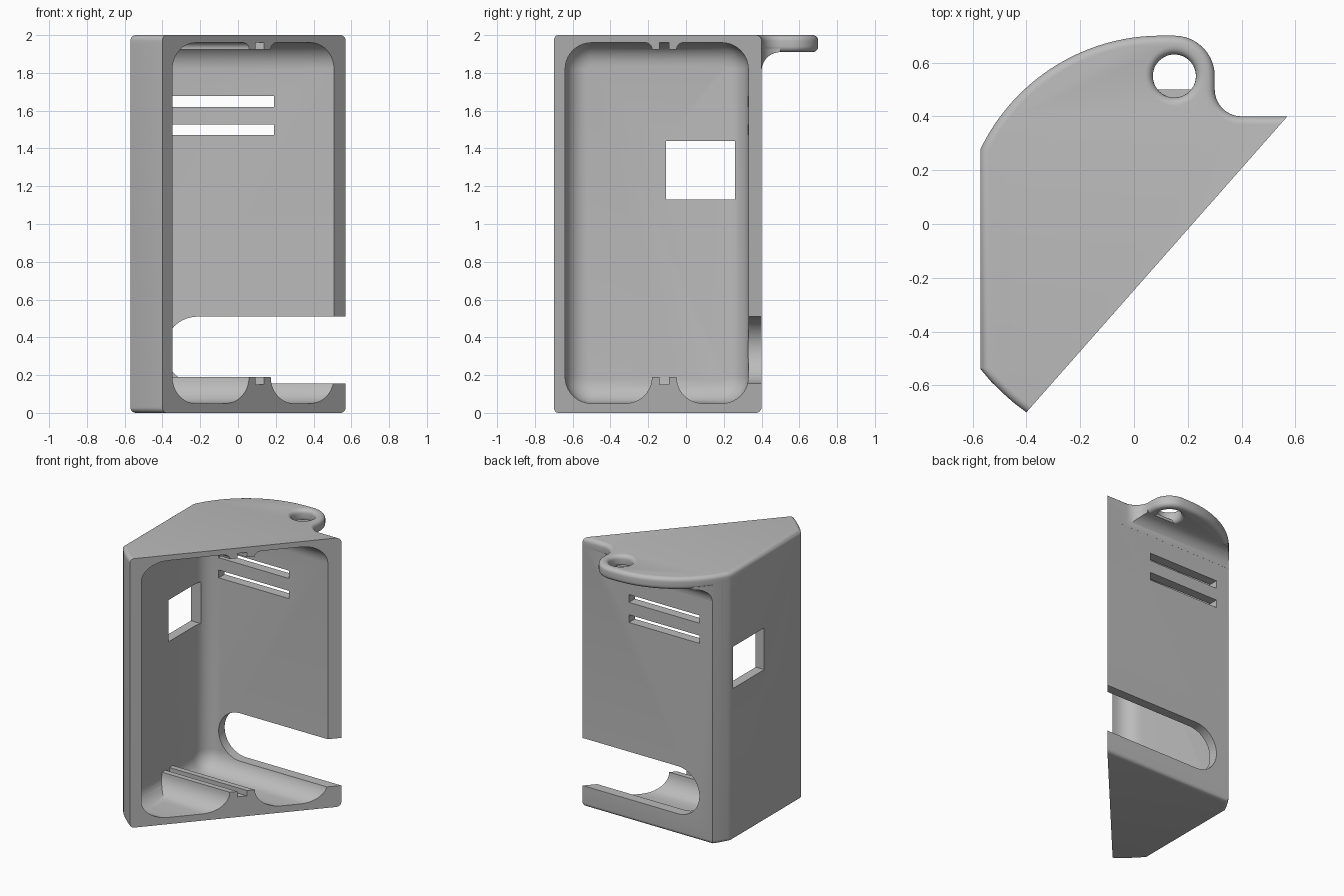
import bpy, bmesh
from math import sin, cos, radians, pi

cube = bpy.data.objects.get("Cube")
if cube:
    bpy.data.objects.remove(cube)

grey = bpy.data.materials.new("plain_grey")
grey.use_nodes = True
GREY = (0.5, 0.5, 0.5, 1)
grey.diffuse_color = GREY
grey.node_tree.nodes["Principled BSDF"].inputs["Base Color"].default_value = GREY


def arc(cx, cy, r, a0, a1, n=10):
    """Points on an arc, angles in degrees."""
    steps = [radians(a0 + (a1 - a0) * i / n) for i in range(n + 1)]
    return [(cx + r * cos(a), cy + r * sin(a)) for a in steps]


def loft(name, loops, bevel=0, pick=None):
    """Closed solid through equal loops; edges chosen by pick are rounded."""
    bm = bmesh.new()
    rings = [[bm.verts.new(p) for p in loop] for loop in loops]
    n = len(rings[0])
    for a, b in zip(rings, rings[1:]):
        for i in range(n):
            j = (i + 1) % n
            bm.faces.new((a[i], a[j], b[j], b[i]))
    bm.faces.new(rings[0])
    bm.faces.new(rings[-1])
    bmesh.ops.recalc_face_normals(bm, faces=bm.faces)
    if bevel:
        edges = [e for e in bm.edges if all(pick(v.co) for v in e.verts)
                 and any(len(f.verts) > 4 for f in e.link_faces)]
        bmesh.ops.bevel(bm, geom=edges, offset=bevel, segments=6, profile=0.5,
                        affect='EDGES', clamp_overlap=False)
    mesh = bpy.data.meshes.new(name)
    bm.to_mesh(mesh)
    bm.free()
    mesh.materials.append(grey)
    ob = bpy.data.objects.new(name, mesh)
    bpy.context.collection.objects.link(ob)
    return ob


def along_x(name, pts, x0, x1, **kw):
    return loft(name, [[(x, y, z) for y, z in pts] for x in (x0, x1)], **kw)


def along_y(name, pts, y0, y1):
    return loft(name, [[(x, y, z) for x, z in pts] for y in (y0, y1)])


def along_z(name, pts, z0, z1, **kw):
    return loft(name, [[(x, y, z) for x, y in pts] for z in (z0, z1)], **kw)


def rect(a0, b0, a1, b1):
    return [(a0, b0), (a1, b0), (a1, b1), (a0, b1)]


def combine(target, other, operation):
    mod = target.modifiers.new(operation.lower(), 'BOOLEAN')
    mod.operation, mod.object, mod.solver = operation, other, 'EXACT'
    bpy.context.view_layer.objects.active = target
    bpy.ops.object.modifier_apply(modifier=mod.name)
    bpy.data.objects.remove(other)


# Footprints, continued past the slanted front, which is trimmed last
front = [(0.9, -0.84), (-0.2, -0.83), (-0.3, -0.767), (-0.4, -0.7), (-0.445, -0.666),
         (-0.488, -0.628), (-0.53, -0.587), (-0.57, -0.54)]
body_outline = arc(0.1, -0.044, 0.744, 154.2, 143.4, 5) + [(0.9, 0.4)] + front
lid_outline = (arc(0.1, -0.044, 0.744, 154.2, 90, 24) + arc(0.15, 0.55, 0.15, 90, 0)
               + arc(0.4, 0.5, 0.1, 180, 270) + [(0.9, 0.4)] + front)

# Body and lid with hanging tab
housing = along_z("corner_housing", body_outline, 0, 1.95,
                  bevel=0.03, pick=lambda c: c.z < 0.01)
lid = along_z("lid", lid_outline, 1.91, 2, bevel=0.03, pick=lambda c: True)

# Hanging hole with rounded rims
rims = [(0.11 - 0.03 * sin(a), 1.94 - 0.03 * cos(a)) for a in
        [pi / 2 * i / 5 for i in range(6)]]
rims = [(0.11, 1.9)] + rims
rims += [(r, 3.91 - z) for r, z in reversed(rims)]
hole = loft("hole", [[(x, y, z) for x, y in arc(0.15, 0.55, r, 0, 352.5, 47)]
                     for r, z in rims])
combine(lid, hole, 'DIFFERENCE')
combine(housing, lid, 'UNION')

# Curved support between back wall and tab
support = along_x("support", [(0.35, 1.79)] + arc(0.5, 1.81, 0.1, 180, 90)
                  + [(0.5, 1.93), (0.35, 1.93)], -0.6, 0.45)
combine(support, along_z("support_limit", lid_outline, 1.7, 1.96), 'INTERSECT')
combine(housing, support, 'UNION')

# Rounded cavity
r = 0.14
cavity_outline = (arc(0.33 - r, 0.05 + r, r, -90, 0) + arc(0.33 - r, 1.96 - r, r, 0, 90)
                  + arc(-0.64 + r, 1.96 - r, r, 90, 180)
                  + arc(-0.64 + r, 0.05 + r, r, 180, 270))
cavity = along_x("cavity", cavity_outline, -0.5, 1.2,
                 bevel=0.12, pick=lambda c: c.x < 0)
combine(housing, cavity, 'DIFFERENCE')


# Grooved rails on floor and ceiling
def rail(name, radius, base, tip, groove, sign):
    left = arc(-0.18 - radius, tip, radius, -90 * sign, 0)
    right = arc(-0.05 + radius, tip, radius, 180, 180 + 90 * sign)
    slot = [(-0.14, tip), (-0.14, groove), (-0.09, groove), (-0.09, tip)]
    pts = [(left[0][0], base)] + left + slot + right + [(right[-1][0], base)]
    return along_x(name, pts, -0.53, 0.85)


combine(housing, rail("floor_rail", 0.14, 0.03, 0.19, 0.15, 1), 'UNION')
combine(housing, rail("ceiling_rail", 0.035, 1.98, 1.925, 1.965, -1), 'UNION')

# Vent slots, cable slot and side window
for z in (1.47, 1.62):
    combine(housing, along_y("vent", rect(-0.39, z, 0.19, z + 0.058), 0.25, 0.45),
            'DIFFERENCE')
cable = arc(-0.213, 0.333, 0.177, 90, 270, 20) + [(1, 0.156), (1, 0.51)]
combine(housing, along_y("cable_slot", cable, 0.25, 0.5), 'DIFFERENCE')
combine(housing, along_x("window", rect(-0.105, 1.13, 0.26, 1.44), -0.7, -0.37),
        'DIFFERENCE')

# Slanted open front
wedge = [(-1.37, -1.8), (1.54, 1.5), (2, -1.8)]
combine(housing, along_z("front_trim", wedge, -0.5, 2.5), 'DIFFERENCE')

bpy.ops.object.select_all(action='DESELECT')
housing.select_set(True)
bpy.context.view_layer.objects.active = housing
bpy.ops.object.shade_smooth_by_angle(angle=radians(30))
